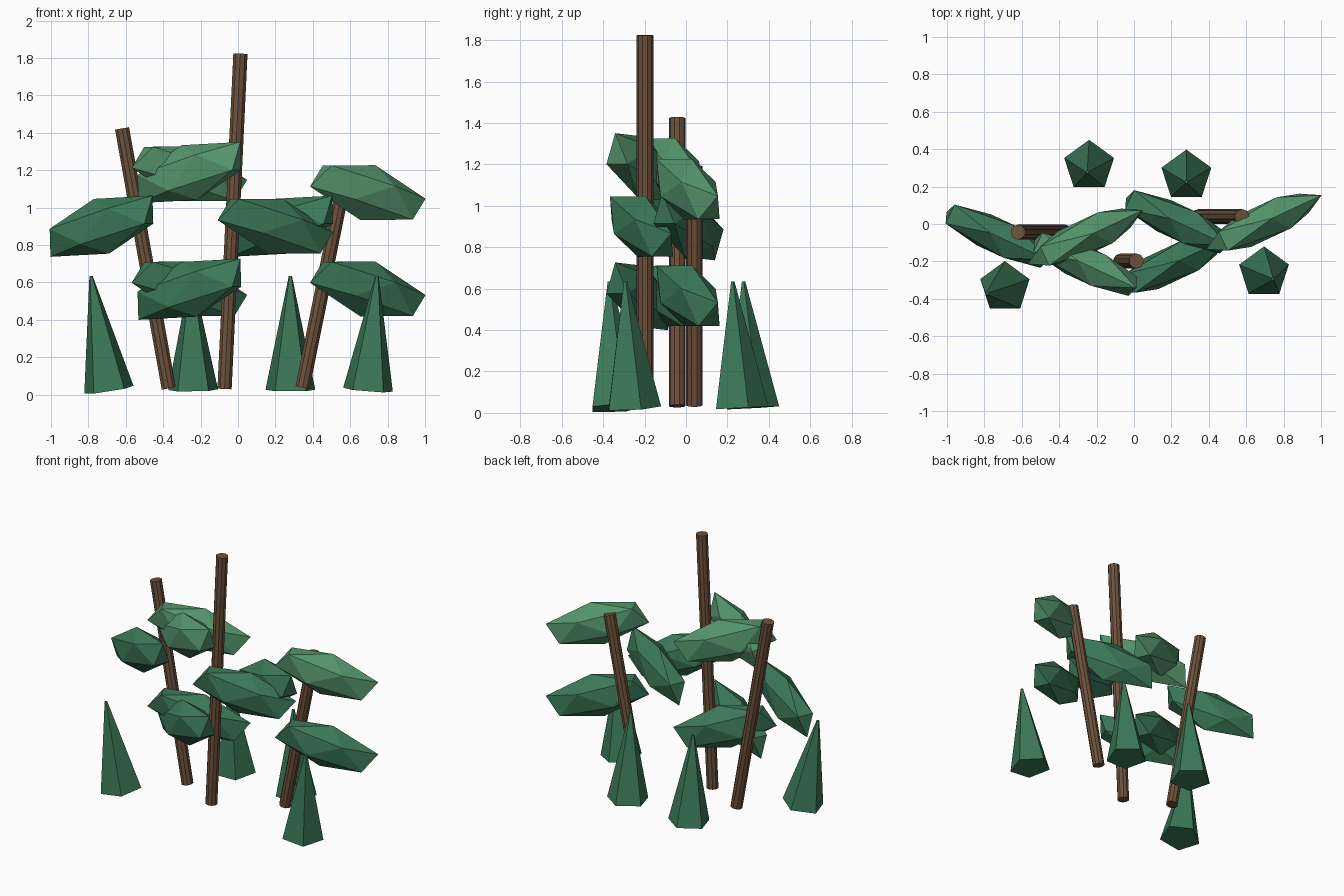
import bpy
from math import radians
from mathutils import Vector

if "Cube" in bpy.data.objects:
    bpy.data.objects.remove(bpy.data.objects["Cube"])


def material(name, rgb):
    m = bpy.data.materials.new(name)
    m.diffuse_color = (*rgb, 1)
    m.use_nodes = True
    m.node_tree.nodes["Principled BSDF"].inputs["Base Color"].default_value = m.diffuse_color
    return m


bark = material("bark", (0.156, 0.084, 0.045))
green = material("green", (0.045, 0.19, 0.098))
light_green = material("light_green", (0.09, 0.30, 0.15))


def spike(name, base, tip, r1, r2, sides, mat):
    """Tapered prism running from base to tip."""
    a, b = Vector(base), Vector(tip)
    bpy.ops.mesh.primitive_cone_add(vertices=sides, radius1=r1, radius2=r2,
                                    depth=(b - a).length, location=(a + b) / 2)
    o = bpy.context.object
    o.rotation_mode = 'QUATERNION'
    o.rotation_quaternion = Vector((0, 0, 1)).rotation_difference(b - a)
    o.name = name
    o.data.materials.append(mat)


def foliage(name, centre, turn, mat):
    """Stretched icosahedron; turn is +1 or -1 for the two leaning directions."""
    bpy.ops.mesh.primitive_ico_sphere_add(
        subdivisions=1, radius=1, location=centre,
        rotation=(0, turn * radians(17), turn * radians(25)))
    o = bpy.context.object
    o.scale = (0.375, 0.107, 0.153)
    o.name = name
    o.data.materials.append(mat)


# leaning trunks
spike("trunk_left", (-0.37, -0.043, 0.033), (-0.62, -0.043, 1.423), 0.04, 0.04, 10, bark)
spike("trunk_middle", (-0.072, -0.198, 0.03), (0.013, -0.198, 1.823), 0.04, 0.04, 10, bark)
spike("trunk_right", (0.345, 0.04, 0.037), (0.577, 0.04, 1.19), 0.04, 0.04, 10, bark)

# foliage clumps
for i, (c, turn, mat) in enumerate([
    ((-0.73, -0.065, 0.90), -1, green),
    ((-0.26, -0.215, 1.187), -1, light_green),
    ((-0.26, -0.215, 0.563), -1, green),
    ((0.23, 0.012, 0.90), -1, green),
    ((-0.26, -0.07, 1.18), 1, light_green),
    ((-0.26, -0.07, 0.565), 1, green),
    ((0.20, -0.215, 0.90), 1, green),
    ((0.694, 0.01, 1.08), 1, light_green),
    ((0.694, 0.01, 0.565), 1, green),
]):
    foliage(f"foliage_{i + 1}", c, turn, mat)

# pentagonal ground shrubs, leaning slightly
for i, (x, y, lean) in enumerate([
    (-0.69, -0.338, -0.096), (-0.24, 0.31, -0.01),
    (0.28, 0.258, 0.0), (0.695, -0.26, 0.048),
]):
    spike(f"shrub_{i + 1}", (x, y, 0.024), (x + lean, y - 0.033, 0.634),
          0.14, 0.009, 5, green)
